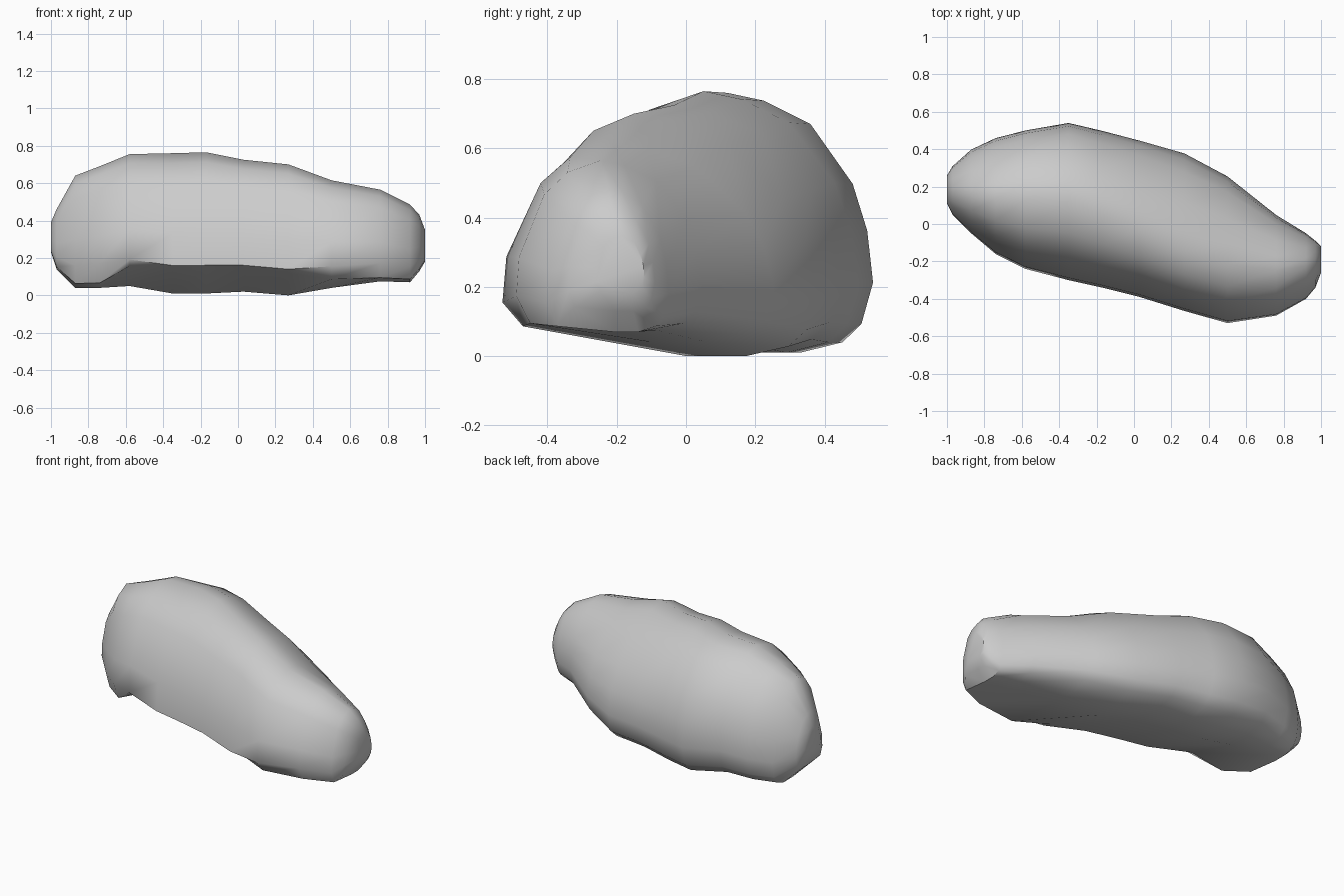
import bpy
import bmesh

default_cube = bpy.data.objects.get("Cube")
if default_cube:
    bpy.data.objects.remove(default_cube, do_unlink=True)


def make_material(name, colour):
    material = bpy.data.materials.new(name)
    material.use_nodes = True
    material.diffuse_color = colour
    shader = material.node_tree.nodes["Principled BSDF"]
    shader.inputs["Base Color"].default_value = colour
    shader.inputs["Roughness"].default_value = 0.9
    return material


# Boulder cross-section: across runs from -1 (front) to 1 (back), height from 0 to 1
SECTION = [
    (-.85, .04), (-1, .2), (-.97, .43), (-.68, .8), (-.4, .93),
    (0, 1), (.25, .97), (.57, .88), (.86, .65), (.96, .47),
    (1, .27), (.92, .11), (.79, .04), (.5, 0), (.1, 0),
]

# Stations along the boulder:
# x, front y, back y, bottom, top, undercut of the front edge, forward lean of the ridge
STATIONS = [
    (-1, .11, .26, .23, .39, 0, 0),
    (-.97, .05, .31, .14, .46, 0, .1),
    (-.87, -.05, .4, .04, .64, 0, .12),
    (-.74, -.16, .46, .04, .69, .02, .05),
    (-.58, -.24, .5, .05, .755, .15, 0),
    (-.35, -.3, .54, .01, .76, .17, 0),
    (-.17, -.34, .5, .01, .765, .17, .07),
    (.03, -.39, .45, .02, .725, .17, .15),
    (.27, -.465, .385, 0, .7, .17, .26),
    (.5, -.53, .26, .04, .615, .08, .2),
    (.76, -.49, .05, .075, .565, 0, .1),
    (.92, -.4, -.05, .07, .485, 0, 0),
    (.97, -.34, -.09, .13, .43, 0, 0),
    (1, -.26, -.12, .18, .35, 0, 0),
]


def station_ring(bm, x, front, back, bottom, top, undercut, lean):
    middle, half = (front + back) / 2, (back - front) / 2
    ring = []
    for index, (across, height) in enumerate(SECTION):
        # The lowest front point rises to leave a flat sloping underside
        if index == 0:
            height = max(height, undercut)
        y = middle + half * (across - lean * height ** 2 * (1 + min(across, 0)))
        z = bottom + (top - bottom) * height
        ring.append(bm.verts.new((x, y, z)))
    return ring


def loft(bm, rings):
    for ring, following in zip(rings, rings[1:]):
        count = len(ring)
        for i in range(count):
            j = (i + 1) % count
            bm.faces.new((ring[i], ring[j], following[j], following[i]))
    bm.faces.new(rings[0])
    bm.faces.new(reversed(rings[-1]))


# Boulder body
bm = bmesh.new()
loft(bm, [station_ring(bm, *station) for station in STATIONS])
bmesh.ops.recalc_face_normals(bm, faces=bm.faces)
mesh = bpy.data.meshes.new("boulder")
bm.to_mesh(mesh)
bm.free()

boulder = bpy.data.objects.new("boulder", mesh)
bpy.context.collection.objects.link(boulder)
mesh.materials.append(make_material("stone grey", (0.6, 0.6, 0.6, 1)))

# Smooth stone with its sharp lower edges kept
bpy.ops.object.select_all(action="DESELECT")
boulder.select_set(True)
bpy.context.view_layer.objects.active = boulder
bpy.ops.object.shade_smooth_by_angle(angle=0.75)
